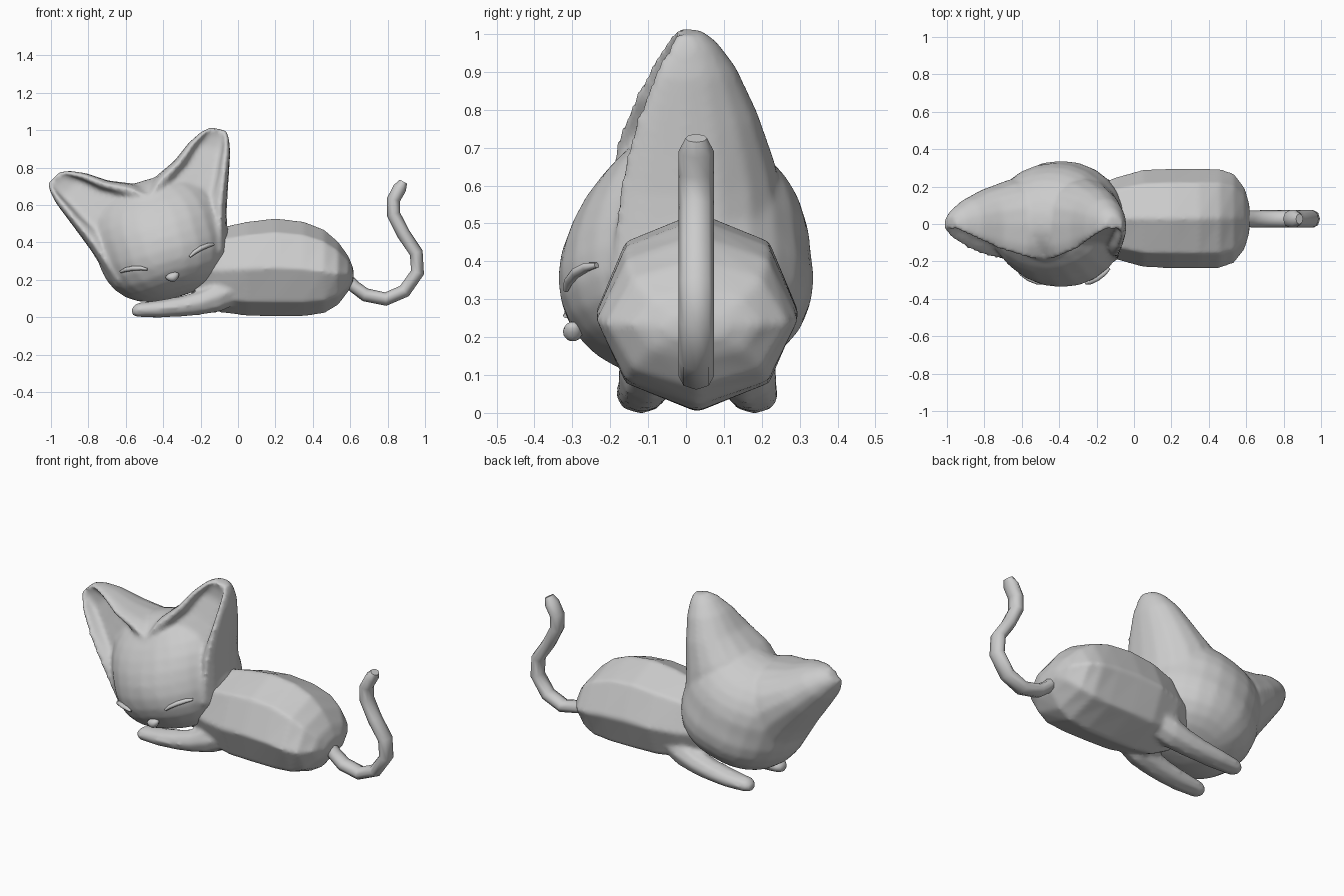
import bpy, bmesh, math
from mathutils import Vector

cube = bpy.data.objects.get("Cube")
if cube:
    bpy.data.objects.remove(cube)

grey = bpy.data.materials.new("soft_grey")
grey.use_nodes = True
GREY = (0.6, 0.6, 0.6, 1)
grey.diffuse_color = GREY
grey.node_tree.nodes["Principled BSDF"].inputs["Base Color"].default_value = GREY

MID_Y = 0.03                                   # centre line of the body
HEAD_AT, HEAD_ROLL = (-0.41, 0, 0.42), math.radians(-16.5)
HEAD_R, POWER = (0.36, 0.33, 0.325), 2.5


def finish(name, bm, on_head=False, fuse=0):
    """Turn a bmesh into a smooth grey object; fuse melts overlapping shells together."""
    bmesh.ops.recalc_face_normals(bm, faces=bm.faces)
    mesh = bpy.data.meshes.new(name)
    bm.to_mesh(mesh)
    bm.free()
    mesh.materials.append(grey)
    obj = bpy.data.objects.new(name, mesh)
    bpy.context.collection.objects.link(obj)
    if on_head:
        obj.location = HEAD_AT
        obj.rotation_euler = (0, HEAD_ROLL, 0)
    bpy.ops.object.select_all(action="DESELECT")
    obj.select_set(True)
    bpy.context.view_layer.objects.active = obj
    bpy.ops.object.shade_smooth_by_angle(angle=math.radians(60))
    if fuse:
        remesh = obj.modifiers.new("Fuse", "REMESH")
        remesh.mode = "VOXEL"
        remesh.voxel_size = 0.013
        remesh.use_smooth_shade = True
        smooth = obj.modifiers.new("Soften", "SMOOTH")
        smooth.iterations = fuse


def loft(bm, rings):
    """Skin a row of equal rings of points and cap both ends."""
    loops = [[bm.verts.new(p) for p in ring] for ring in rings]
    n = len(loops[0])
    for a, b in zip(loops, loops[1:]):
        for i in range(n):
            j = (i + 1) % n
            bm.faces.new((a[i], a[j], b[j], b[i]))
    bm.faces.new(loops[0])
    bm.faces.new(loops[-1])


def ring(centre, side, up, sides=8):
    """Elliptical ring spanned by two half-axis vectors."""
    c, s, u = Vector(centre), Vector(side), Vector(up)
    turns = [math.tau * i / sides for i in range(sides)]
    return [c + s * math.sin(t) + u * math.cos(t) for t in turns]


def tube(name, path, radii, depth, on_head=False):
    """Tube along a path; depth widens it across the path plane."""
    pts = [Vector(p) for p in path]
    rings = []
    for i, p in enumerate(pts):
        d = (pts[min(i + 1, len(pts) - 1)] - pts[max(i - 1, 0)]).normalized()
        up = d.cross(Vector((0, 1, 0))).normalized()
        rings.append(ring(p, up.cross(d) * radii[i] * depth, up * radii[i]))
    bm = bmesh.new()
    loft(bm, rings)
    finish(name, bm, on_head)


def fullness(w):
    """Front of the head: sloping forehead, full cheeks."""
    return 1 - (0.8 if w > 0 else 0.7) * w


def face_y(u, w):
    """Depth of the face surface at a place on the head."""
    r = (abs(u / HEAD_R[0]) ** POWER + abs(w / HEAD_R[2]) ** POWER) ** (1 / POWER)
    return -HEAD_R[1] * math.sqrt(max(1 - r * r, 0)) * fullness(w)


# Body: eight-sided barrel (x, bottom, top, half width)
body = [(-0.3, 0.2, 0.34, 0.08), (-0.22, 0.09, 0.42, 0.17), (-0.1, 0.025, 0.48, 0.22),
        (0.05, 0.006, 0.513, 0.262), (0.2, 0.002, 0.53, 0.268), (0.35, 0.004, 0.513, 0.268),
        (0.46, 0.02, 0.47, 0.266), (0.535, 0.065, 0.405, 0.24), (0.592, 0.14, 0.325, 0.165),
        (0.617, 0.19, 0.26, 0.08)]
bm = bmesh.new()
loft(bm, [ring((x, MID_Y, (lo + hi) / 2), (0, r, 0), (0, 0, (hi - lo) / 2))
          for x, lo, hi, r in body])

# Front legs, grown out of the chest: (x, bottom, top, distance from centre line, half width)
leg = [(-0.568, 0.012, 0.052, 0.15, 0.028), (-0.54, 0, 0.077, 0.15, 0.052),
       (-0.42, -0.002, 0.093, 0.15, 0.066), (-0.3, 0.002, 0.115, 0.145, 0.069),
       (-0.2, 0.012, 0.145, 0.137, 0.075), (-0.1, 0.028, 0.2, 0.125, 0.085),
       (0.0, 0.07, 0.24, 0.11, 0.08), (0.1, 0.13, 0.24, 0.1, 0.05)]
for s in (-1, 1):
    loft(bm, [ring((x, MID_Y + s * off, (lo + hi) / 2), (0, r, 0), (0, 0, (hi - lo) / 2))
              for x, lo, hi, off, r in leg])
finish("body_and_legs", bm, fuse=4)

# Tail
tail = [(0.57, 0.22), (0.62, 0.165), (0.68, 0.12), (0.79, 0.097), (0.89, 0.14), (0.96, 0.24),
        (0.953, 0.345), (0.885, 0.445), (0.832, 0.55), (0.832, 0.63), (0.865, 0.69), (0.885, 0.725)]
tube("tail", [(x, MID_Y - 0.003, z) for x, z in tail],
     [0.03, 0.034] + [0.036] * 9 + [0.022], 1.3)

# Head: rounded-square outline, domed front and back
bm = bmesh.new()
bmesh.ops.create_uvsphere(bm, u_segments=24, v_segments=16, radius=1)
for v in bm.verts:
    x, y, z = v.co
    flat = math.hypot(x, z)
    square = (abs(x) ** POWER + abs(z) ** POWER) ** (1 / POWER)
    grow = flat / square if square > 0.001 else 1
    v.co = Vector((x * grow * HEAD_R[0], y * HEAD_R[1], z * grow * HEAD_R[2]))
    if y < 0 or z < 0:
        v.co.y *= fullness(v.co.z)

# Ears: rings from the head to the tip, with a hollow front
# (inner edge, outer edge, front depth, back depth, hollow depth)
ear = [((-0.03, 0.26), (0.31, -0.2), 0.2, 0.27, 0.15),
       ((0.06, 0.325), (0.38, 0.05), 0.18, 0.235, 0.12),
       ((0.185, 0.38), (0.438, 0.21), 0.14, 0.19, 0.06),
       ((0.285, 0.45), (0.486, 0.34), 0.09, 0.135, 0.015),
       ((0.365, 0.487), (0.5, 0.415), 0.05, 0.085, 0.015),
       ((0.42, 0.497), (0.497, 0.455), 0.03, 0.045, 0.03)]


def ear_ring(s, inner, outer, front, back, hollow):
    back_arc = [(math.cos(t), back * math.sin(t)) for t in
                (math.pi * i / 8 for i in range(9))]
    rim = [(0.96, -0.65 * front), (0.85, -front), (0.7, -0.9 * front), (0.55, -hollow)]
    front_arc = [(-k, y) for k, y in rim] + [(0, -hollow)] + rim[::-1]
    a, b = Vector(inner), Vector(outer)
    pts = []
    for k, y in back_arc + front_arc:
        p = (a + b) / 2 + (b - a) / 2 * k
        pts.append((s * p.x, y, p.y))
    return pts


for s in (1, -1):
    loft(bm, [ear_ring(s, *row) for row in ear])
finish("head_and_ears", bm, on_head=True, fuse=8)

# Closed eyes: thin arched bars lying on the face
lid = [(0.118, -0.136), (0.15, -0.12), (0.19, -0.109), (0.23, -0.105), (0.258, -0.108)]
for label, s in (("left", 1), ("right", -1)):
    tube(f"{label}_eye", [(s * u, face_y(u, w) - 0.004, w) for u, w in lid],
         [0.006, 0.011, 0.013, 0.012, 0.007], 1.2, on_head=True)

# Nose: small rounded wedge, wider at the top
bm = bmesh.new()
bmesh.ops.create_uvsphere(bm, u_segments=12, v_segments=8, radius=1)
for v in bm.verts:
    v.co.x *= 0.044 * (0.8 + 0.3 * v.co.z)
    v.co.y = v.co.y * 0.026 + face_y(0, -0.215) - 0.014
    v.co.z = v.co.z * 0.025 - 0.215
finish("nose", bm, on_head=True)
